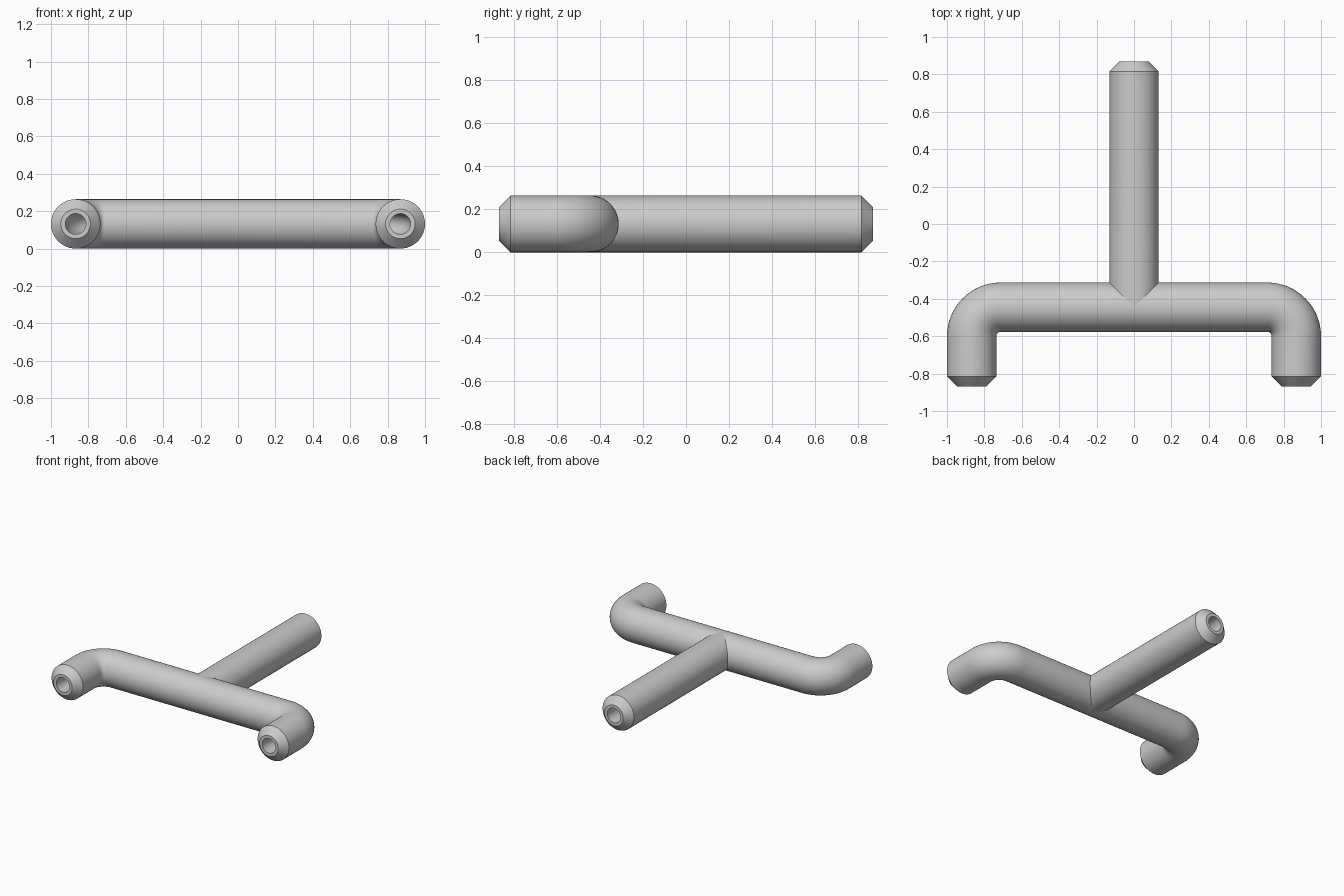
import bpy, bmesh
from math import sin, cos, pi, radians
from mathutils import Vector

cube = bpy.data.objects.get("Cube")
if cube:
    bpy.data.objects.remove(cube)

R, BORE, CHAMFER = 0.132, 0.055, 0.053   # tube radius, bore radius, end chamfer
LEG_X, BAR_Y, END_Y = 0.868, -0.445, 0.868
BEND = 0.155                             # centreline radius of the elbows
SIDES = 48

steel = bpy.data.materials.new("Grey metal")
steel.use_nodes = True
GREY = (0.6, 0.6, 0.6, 1)
steel.diffuse_color = GREY
steel.node_tree.nodes["Principled BSDF"].inputs["Base Color"].default_value = GREY


def ring(bm, centre, side, radius, mitre=False):
    """Circle of vertices; a mitred one is notched to saddle the crossbar."""
    verts = []
    for i in range(SIDES):
        a = 2 * pi * i / SIDES
        p = centre + side * (radius * cos(a)) + Vector((0, 0, radius * sin(a)))
        if mitre:
            p.y += abs(p.x)
        verts.append(bm.verts.new(p))
    return verts


def skin(name, sections):
    """Join successive rings into a tube wall that closes on itself."""
    bm = bmesh.new()
    rings = [ring(bm, *s) for s in sections]
    for a, b in zip(rings, rings[1:] + rings[:1]):
        for i in range(SIDES):
            j = (i + 1) % SIDES
            bm.faces.new((a[i], a[j], b[j], b[i]))
    bmesh.ops.recalc_face_normals(bm, faces=bm.faces[:])
    mesh = bpy.data.meshes.new(name)
    bm.to_mesh(mesh)
    bm.free()
    mesh.materials.append(steel)
    obj = bpy.data.objects.new(name, mesh)
    bpy.context.collection.objects.link(obj)
    bpy.ops.object.select_all(action='DESELECT')
    obj.select_set(True)
    bpy.context.view_layer.objects.active = obj
    bpy.ops.object.shade_smooth_by_angle(angle=radians(30))


X = Vector((1, 0, 0))

# Centreline of the right half of the bent tube, from its open end to the bar
half = [(Vector((-LEG_X, -END_Y + CHAMFER, R)), X)]
for k in range(17):
    a = pi / 2 * k / 16
    half.append((Vector((-LEG_X + BEND * (1 - cos(a)), BAR_Y - BEND * (1 - sin(a)), R)),
                 Vector((cos(a), -sin(a), 0))))

# Mirror it for the left half, keeping the same side of the tube
path = half + [(Vector((-c.x, c.y, c.z)), Vector((-s.x, s.y, 0))) for c, s in reversed(half)]
tips = [(Vector((-LEG_X, -END_Y, R)), X), (Vector((LEG_X, -END_Y, R)), -X)]

# Forked crossbar: outer wall with chamfered tips, then the bore back again
outer = [(*tips[0], R - CHAMFER)] + [(c, s, R) for c, s in path] + [(*tips[1], R - CHAMFER)]
inner = [(c, s, BORE) for c, s in [tips[0]] + path + [tips[1]]]
skin("forked_crossbar", outer + inner[::-1])

# Straight stem, mitred onto the crossbar and chamfered at the back
root, neck, end = (Vector((0, y, R)) for y in (BAR_Y, END_Y - CHAMFER, END_Y))
skin("stem", [(root, X, R, True), (neck, X, R), (end, X, R - CHAMFER),
              (end, X, BORE), (root, X, BORE, True)])
